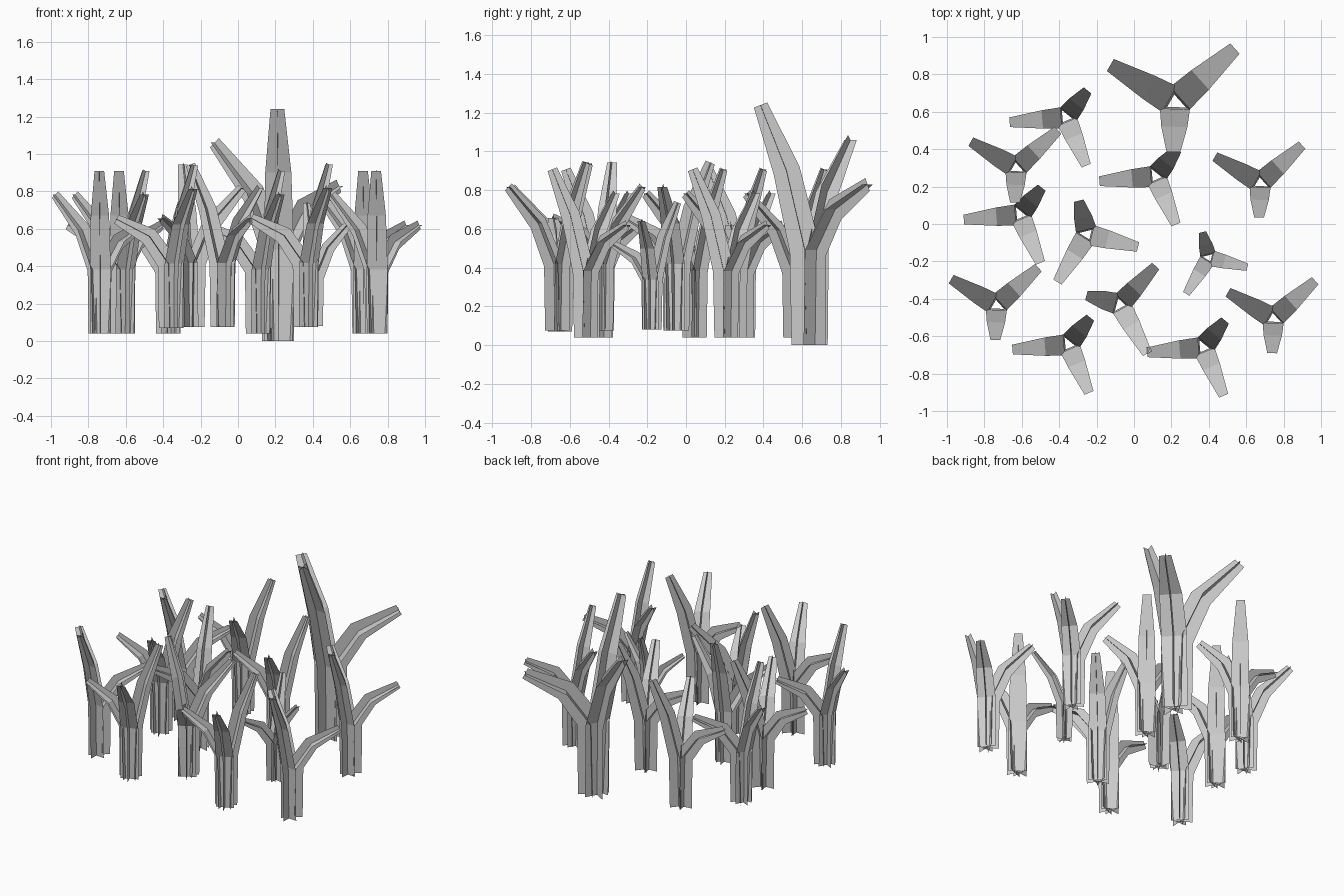
import bpy
import bmesh
from math import radians
from mathutils import Matrix, Vector

if "Cube" in bpy.data.objects:
    bpy.data.objects.remove(bpy.data.objects["Cube"])

# Blade spec: heading in degrees, path as (radius, height) from the clump centre
BLADES = [
    (268, [(0.025, 0), (0.035, 0.49), (0.13, 0.90), (0.265, 1.24)]),   # tall blade
    (150, [(0.025, 0), (0.035, 0.49), (0.16, 0.79), (0.40, 1.06)]),    # middle blade
    (42,  [(0.025, 0), (0.035, 0.49), (0.18, 0.70), (0.43, 0.83)]),    # low, bent blade
]
HALF_WIDTHS = [0.08, 0.08, 0.07, 0.037]

# Clumps: x, y, z, scale, rotation in degrees
CLUMPS = [
    (0.22, 0.65, 0.0, 1.0, 0),
    (-0.63, 0.30, 0.04, 0.7, 0),
    (0.675, 0.22, 0.04, 0.7, 0),
    (-0.735, -0.435, 0.04, 0.7, 0),
    (0.745, -0.505, 0.04, 0.7, 0),
    (-0.365, 0.57, 0.04, 0.7, 143),
    (0.115, 0.255, 0.04, 0.7, 143),
    (-0.61, 0.05, 0.04, 0.7, 143),
    (-0.35, -0.645, 0.07, 0.7, 143),
    (0.37, -0.66, 0.075, 0.7, 143),
    (-0.25, -0.055, 0.075, 0.7, 196),
    (0.40, -0.18, 0.08, 0.53, 196),
    (-0.075, -0.43, 0.075, 0.7, 257),
]


def add_strip(bm, rows):
    """Skin a ribbon of quads through pairs of points."""
    pairs = [[bm.verts.new(p) for p in row] for row in rows]
    for (a, b), (c, d) in zip(pairs, pairs[1:]):
        bm.faces.new((a, b, d, c))


def add_blade(bm, heading, path):
    """Two crossed ribbons following a bent path."""
    rot = Matrix.Rotation(radians(heading), 3, 'Z')
    pts = [Vector((r, 0, z)) for r, z in path]
    dirs = [(b - a).normalized() for a, b in zip(pts, pts[1:])]
    side = Vector((0, 1, 0))
    across, radial = [], []
    for i, p in enumerate(pts):
        if i == 0:
            t = Vector((0, 0, 1))
        else:
            t = (dirs[i - 1] + dirs[min(i, len(dirs) - 1)]).normalized()
        out = side.cross(t)
        w = HALF_WIDTHS[i]
        across.append((rot @ (p - side * w), rot @ (p + side * w)))
        radial.append((rot @ (p - out * w), rot @ (p + out * w)))
    add_strip(bm, across)
    add_strip(bm, radial)


# Shared clump mesh
mesh = bpy.data.meshes.new("grass_clump")
bm = bmesh.new()
for heading, path in BLADES:
    add_blade(bm, heading, path)
bm.to_mesh(mesh)
bm.free()

# Scatter the clumps
for i, (x, y, z, s, angle) in enumerate(CLUMPS):
    clump = bpy.data.objects.new(f"grass_clump_{i + 1}", mesh)
    clump.location = (x, y, z)
    clump.scale = (s, s, s)
    clump.rotation_euler = (0, 0, radians(angle))
    bpy.context.collection.objects.link(clump)
